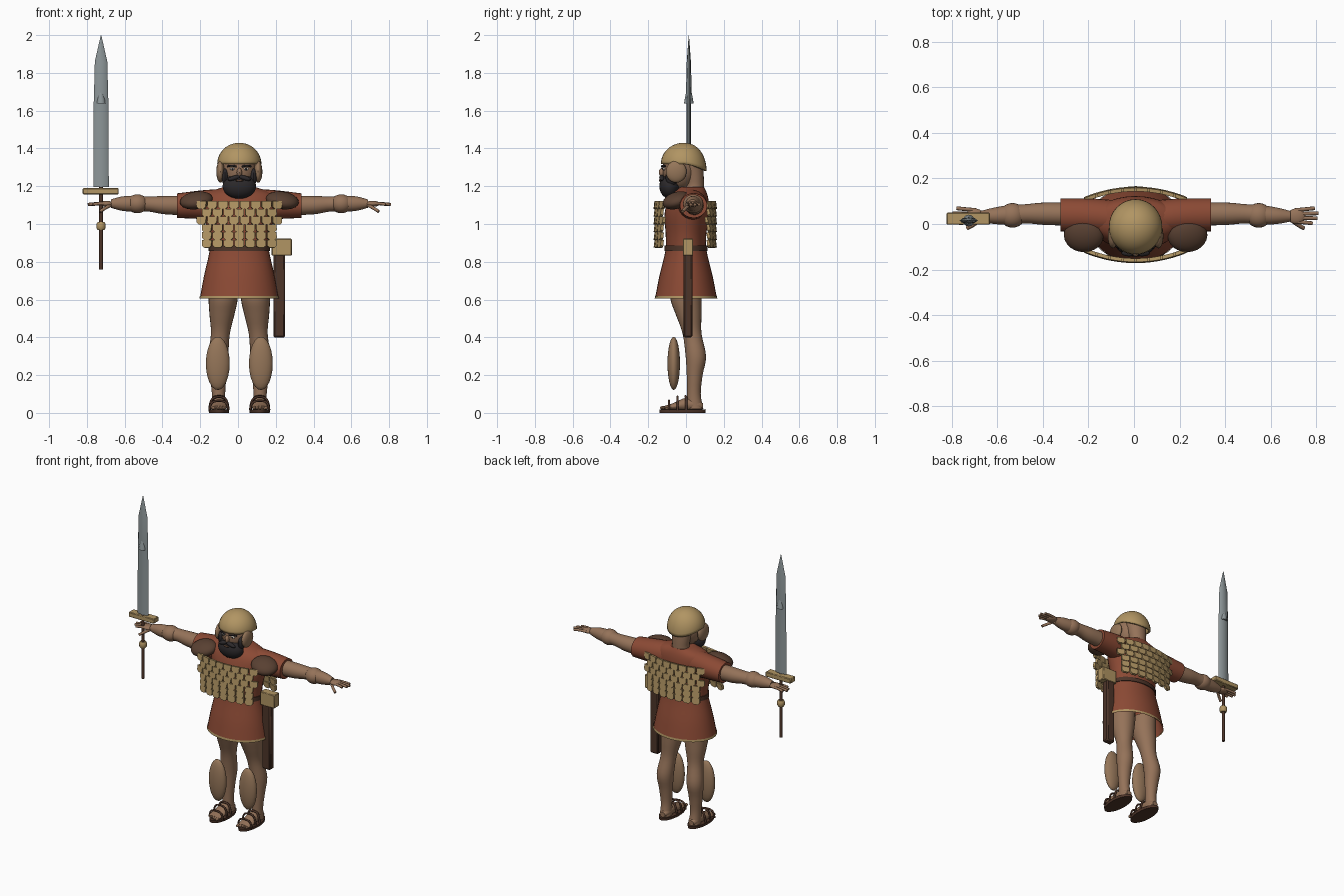
import bpy, bmesh, math
from mathutils import Matrix, Vector

if "Cube" in bpy.data.objects:
    bpy.data.objects.remove(bpy.data.objects["Cube"])

C = 0.007  # body mirror plane
parts = []


def material(name, r, g, b):
    m = bpy.data.materials.new(name)
    m.use_nodes = True
    m.diffuse_color = (r, g, b, 1)
    m.node_tree.nodes["Principled BSDF"].inputs["Base Color"].default_value = (r, g, b, 1)
    return m


SKIN = material("skin", .30, .17, .10)
RED = material("red cloth", .26, .068, .035)
GOLD = material("gold", .44, .30, .125)
BRONZE = material("bronze", .30, .18, .10)
LEATHER = material("dark leather", .075, .035, .022)
BROWN = material("brown hide", .10, .052, .032)
HAIR = material("black hair", .025, .022, .024)
STEEL = material("steel", .27, .31, .32)
WHITE = material("eye white", .6, .55, .48)


def finish(name, bm, mat):
    bmesh.ops.recalc_face_normals(bm, faces=bm.faces)
    me = bpy.data.meshes.new(name)
    bm.to_mesh(me)
    bm.free()
    me.materials.append(mat)
    ob = bpy.data.objects.new(name, me)
    bpy.context.collection.objects.link(ob)
    parts.append(ob)
    return ob


def loft(name, secs, axis, mat, n=24, caps=True, steps=4):
    """Elliptical sections (t, a, b, ra, rb) along an axis, smoothly interpolated."""
    P = [Vector(s) for s in secs]
    rows = []
    for i in range(len(P) - 1):
        p0, p1, p2, p3 = P[max(i - 1, 0)], P[i], P[i + 1], P[min(i + 2, len(P) - 1)]
        for k in range(steps):
            t = k / steps
            m1, m2 = (p2 - p0) / 2, (p3 - p1) / 2
            rows.append(p1.lerp(p2, t) if steps == 1 else
                        p1 * (2*t**3 - 3*t*t + 1) + m1 * (t**3 - 2*t*t + t)
                        + p2 * (3*t*t - 2*t**3) + m2 * (t**3 - t*t))
    rows.append(P[-1])
    bm = bmesh.new()
    rings = []
    for t, a, b, ra, rb in rows:
        ring = []
        for j in range(n):
            w = 2 * math.pi * j / n
            u, v = a + ra * math.cos(w), b + rb * math.sin(w)
            ring.append(bm.verts.new({"x": (t, u, v), "y": (u, t, v), "z": (u, v, t)}[axis]))
        rings.append(ring)
    for r, q in zip(rings, rings[1:]):
        for j in range(n):
            bm.faces.new((r[j], r[(j + 1) % n], q[(j + 1) % n], q[j]))
    if caps:
        bm.faces.new(rings[0])
        bm.faces.new(rings[-1])
    return finish(name, bm, mat)


def ball(name, loc, rad, mat, rot=(0, 0, 0), seg=24):
    bm = bmesh.new()
    bmesh.ops.create_uvsphere(bm, u_segments=seg, v_segments=seg // 2, radius=1)
    bmesh.ops.scale(bm, vec=rad, verts=bm.verts)
    ob = finish(name, bm, mat)
    ob.location, ob.rotation_euler = loc, rot
    return ob


def box(name, lo, hi, mat, bevel=0.004):
    bm = bmesh.new()
    bmesh.ops.create_cube(bm, size=1)
    lo, hi = Vector(lo), Vector(hi)
    bmesh.ops.scale(bm, vec=hi - lo, verts=bm.verts)
    bmesh.ops.translate(bm, vec=(lo + hi) / 2, verts=bm.verts)
    ob = finish(name, bm, mat)
    ob.modifiers.new("Bevel", "BEVEL").width = bevel
    return ob


def tube(name, pts, rad, mat):
    cu = bpy.data.curves.new(name, "CURVE")
    cu.dimensions, cu.bevel_depth, cu.bevel_resolution = "3D", rad, 2
    cu.use_fill_caps = True
    sp = cu.splines.new("NURBS")
    sp.points.add(len(pts) - 1)
    for p, q in zip(sp.points, pts):
        p.co = (*q, 1)
    sp.use_endpoint_u, sp.order_u = True, 3
    cu.materials.append(mat)
    ob = bpy.data.objects.new(name, cu)
    bpy.context.collection.objects.link(ob)
    return ob


# Tunic, skirt, hem and belt
loft("tunic_body", [(.86, C, 0, .155, .105), (.95, C, 0, .165, .108), (1.05, C, .004, .19, .118),
     (1.12, C, .012, .2, .108), (1.165, C, .02, .17, .09), (1.195, C, .03, .085, .065)], "z", RED, 32)
loft("skirt", [(.61, C, 0, .208, .163), (.72, C, 0, .188, .142), (.82, C, 0, .165, .117),
     (.87, C, 0, .155, .107)], "z", RED, 32, caps=False)
loft("skirt_hem", [(.605, C, 0, .211, .166), (.62, C, 0, .209, .164)], "z", GOLD, 32, False, 1)
loft("skirt_lining", [(.606, C, 0, .205, .16), (.86, C, 0, .15, .1)], "z", RED, 32, False, 1)
loft("belt", [(.857, C, 0, .163, .115), (.885, C, 0, .162, .114)], "z", LEATHER, 32, True, 1)


# Scale armour: staggered plates with clipped lower corners
def scale_armour(name, side):
    bm = bmesh.new()
    outline = [(-.026, .02), (.026, .02), (.026, -.01), (.014, -.021), (-.014, -.021), (-.026, -.01)]
    for row in range(6):
        count = 8 if row % 2 == 0 and row < 4 else 7
        for i in range(count):
            x = (i - (count - 1) / 2) * .057
            y = side * (.157 - .9 * x * x) - .004
            mat = Matrix.Translation((C + x, y, 1.1 - row * .041)) @ \
                Matrix.Rotation(-side * 1.8 * x, 4, "Z") @ Matrix.Rotation(side * .12, 4, "X")
            front, back = [[bm.verts.new(mat @ Vector((u, d, v))) for u, v in outline]
                           for d in (-.008, .008)]
            bm.faces.new(front)
            bm.faces.new(back)
            for j in range(6):
                k = (j + 1) % 6
                bm.faces.new((front[j], front[k], back[k], back[j]))
    return finish(name, bm, GOLD)


scale_armour("front_scales", -1)
scale_armour("back_scales", 1)

# Paired limbs
for s, side in ((-1, "right"), (1, "left")):
    def X(x):
        return C + s * x

    loft(side + "_sleeve", [(X(.1), .025, 1.1, .08, .085), (X(.2), .036, 1.102, .076, .076),
         (X(.33), .04, 1.097, .072, .065)], "x", RED)
    ball(side + "_shoulder_pad", (X(.228), -.05, 1.125), (.088, .076, .043), BROWN, (.3, s * .15, 0))
    loft(side + "_arm", [(X(.28), .043, 1.098, .05, .052), (X(.4), .045, 1.1, .049, .048),
         (X(.48), .045, 1.106, .042, .04), (X(.55), .04, 1.107, .043, .042),
         (X(.62), .036, 1.108, .036, .038), (X(.68), .034, 1.108, .023, .022)], "x", SKIN)
    ball(side + "_elbow_guard", (X(.54), .038, 1.107), (.057, .054, .05), SKIN)
    # hand
    ball(side + "_palm", (X(.705), .034, 1.107), (.04, .034, .016), SKIN)
    for i in range(4):
        y = .01 + i * .017
        tip = (.775, .797, .802, .785)[i]
        tube(f"{side}_finger_{i}", [(X(.7), y, 1.108), (X(.75), y * 1.15 - .005, 1.11),
             (X(tip), y * 1.3 - .01, 1.103)], .0085, SKIN)
    tube(side + "_thumb", [(X(.68), .02, 1.1), (X(.71), -.005, 1.085), (X(.738), -.018, 1.066)],
         .009, SKIN)

    # leg, shin guard, foot
    loft(side + "_leg", [(.68, X(.085), 0, .078, .083), (.6, X(.086), 0, .077, .082),
         (.52, X(.092), .014, .066, .068), (.42, X(.1), .032, .05, .05), (.3, X(.112), .052, .053, .054),
         (.2, X(.112), .046, .044, .042), (.1, X(.11), .042, .035, .036),
         (.02, X(.108), .048, .036, .044)], "z", SKIN)
    ball(side + "_shin_guard", (X(.114), -.065, .262), (.063, .033, .141), BRONZE)
    loft(side + "_foot", [(.09, X(.108), .035, .02, .015), (.06, X(.108), .042, .034, .03),
         (0, X(.108), .045, .037, .035), (-.07, X(.11), .033, .045, .018),
         (-.115, X(.11), .027, .04, .01)], "y", SKIN)
    for i in range(5):
        ball(f"{side}_toe_{i}", (X(.078 + i * .016), -.122 + i * .006, .027), (.009, .016, .01), SKIN, seg=12)
    loft(side + "_sole", [(0, X(.108), -.018, .053, .121), (.018, X(.108), -.018, .055, .123)],
         "z", LEATHER, 28, True, 1)
    for i, (y, h) in enumerate(((-.09, .068), (-.045, .09))):
        tube(f"{side}_sandal_strap_{i}", [(X(.058), y, .015), (X(.06), y, h * .8), (X(.108), y, h),
             (X(.156), y, h * .8), (X(.158), y, .015)], .006, LEATHER)
    tube(side + "_heel_strap", [(X(.06), 0, .015), (X(.068), .003, .08), (X(.108), -.004, .09),
         (X(.148), .003, .08), (X(.156), 0, .015)], .007, LEATHER)

    # face halves
    ball(side + "_cheek_guard", (X(.1), -.052, 1.277), (.022, .055, .058), BRONZE)
    ball(side + "_eye", (X(.036), -.116, 1.292), (.014, .008, .008), WHITE, seg=12)
    ball(side + "_pupil", (X(.036), -.123, 1.292), (.006, .003, .006), HAIR, seg=12)
    tube(side + "_eyebrow", [(X(.014), -.128, 1.303), (X(.038), -.127, 1.313), (X(.062), -.11, 1.305)],
         .005, HAIR)
    ball(side + "_moustache", (X(.028), -.128, 1.244), (.036, .014, .012), HAIR, (0, s * .3, 0), 16)
    ball(side + "_sideburn", (X(.075), -.075, 1.25), (.018, .034, .045), HAIR, seg=16)

# Head, neck and beard
loft("neck", [(1.15, C, .04, .065, .055), (1.2, C, .045, .055, .05), (1.25, C, .04, .06, .054),
     (1.32, C, .02, .07, .07)], "z", SKIN)
ball("head", (C, -.035, 1.29), (.088, .09, .11), SKIN)
ball("nose", (C, -.126, 1.273), (.014, .018, .024), SKIN, seg=12)
ball("beard", (C, -.086, 1.2), (.089, .055, .066), HAIR)
ball("mouth", (C, -.138, 1.23), (.022, .006, .006), BROWN, seg=12)

# Helmet: half dome with a neck flare at the back
bm = bmesh.new()
bmesh.ops.create_uvsphere(bm, u_segments=32, v_segments=24, radius=1)
bmesh.ops.delete(bm, geom=[v for v in bm.verts if v.co.z < -.01], context="VERTS")
for v in bm.verts:
    drop = max(0, v.co.y) ** 1.5 * (1 - v.co.z)
    v.co = (C + v.co.x * .117, -.012 + v.co.y * .121, 1.318 + v.co.z * .112 - drop * .036)
helmet = finish("helmet", bm, GOLD)
helmet.modifiers.new("Thickness", "SOLIDIFY").thickness = .012

# Sheathed scabbard on the left hip
box("scabbard", (.187, -.013, .4), (.25, .035, .88), LEATHER, .008)
box("scabbard_throat", (.178, -.017, .832), (.285, .038, .922), GOLD)

# Sword
SX, SY = -.725, .015
loft("blade", [(1.195, SX, SY, .041, .012), (1.64, SX, SY, .039, .012), (1.7, SX, SY, .037, .015),
     (1.86, SX, SY, .033, .011), (1.997, SX, SY, .002, .001)], "z", STEEL, 8, True, 1)
loft("blade_collar", [(1.637, SX, SY, .025, .026), (1.66, SX, SY, .022, .022),
     (1.71, SX, SY, .008, .012)], "z", STEEL, 12, True, 1)
loft("sword_grip", [(.758, SX, SY, .01, .01), (1.2, SX, SY, .01, .01)], "z", LEATHER, 12, True, 1)
box("sword_guard", (-.822, -.003, 1.157), (-.632, .05, 1.19), GOLD)
loft("sword_ring", [(.968, SX, SY, .018, .018), (.978, SX, SY, .024, .024), (1.0, SX, SY, .024, .024),
     (1.01, SX, SY, .018, .018)], "z", GOLD, 12, True, 1)

# Smooth shading with sharp edges kept
bpy.ops.object.select_all(action="DESELECT")
for ob in parts:
    ob.select_set(True)
bpy.context.view_layer.objects.active = parts[0]
bpy.ops.object.shade_smooth_by_angle(angle=math.radians(35))
